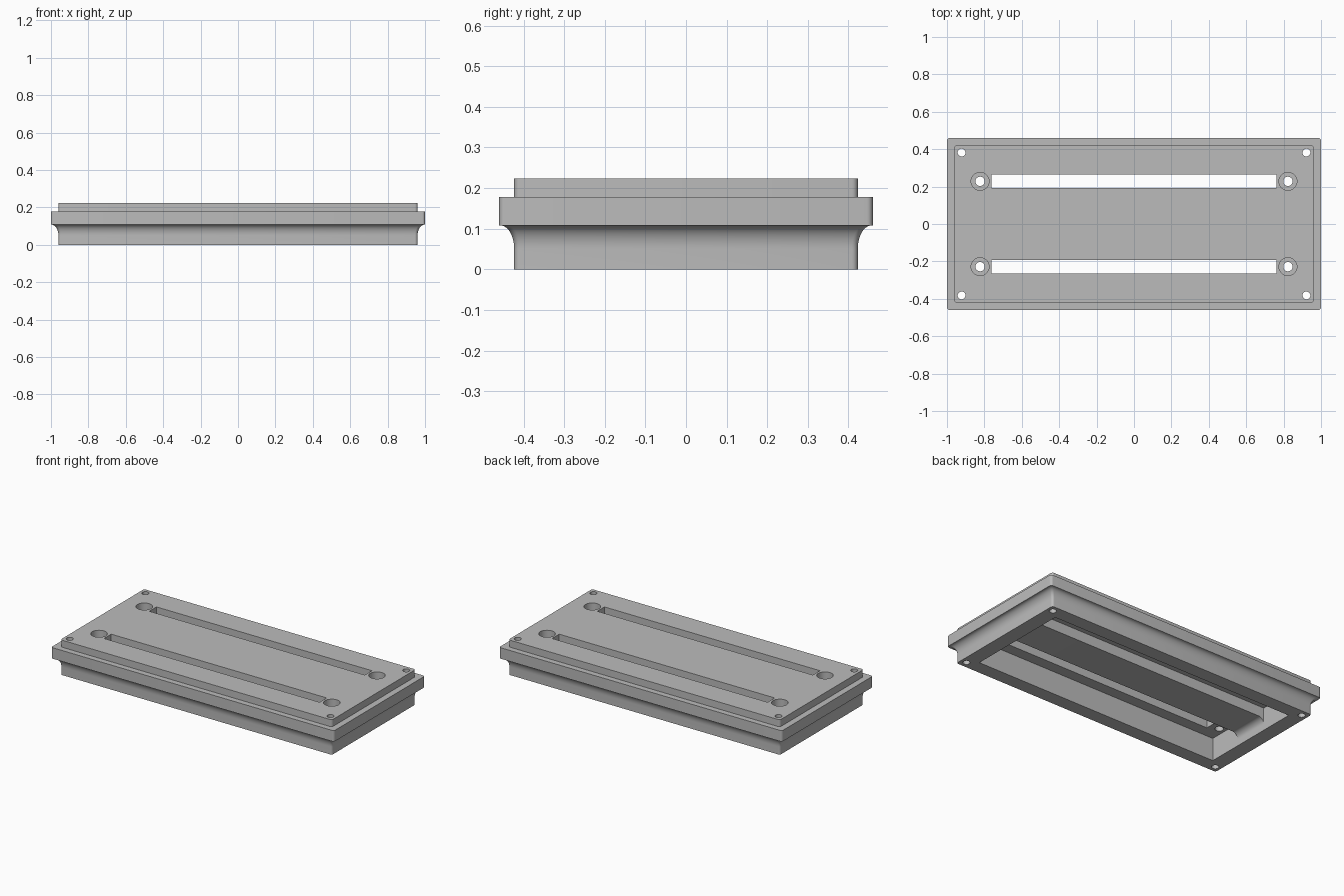
import bpy, bmesh, math

if "Cube" in bpy.data.objects:
    bpy.data.objects.remove(bpy.data.objects["Cube"], do_unlink=True)

grey = bpy.data.materials.new("plain grey")
grey.use_nodes = True
colour = (0.5, 0.5, 0.5, 1)
grey.diffuse_color = colour
grey.node_tree.nodes["Principled BSDF"].inputs["Base Color"].default_value = colour


def make_object(name, bm):
    bmesh.ops.recalc_face_normals(bm, faces=bm.faces)
    mesh = bpy.data.meshes.new(name)
    bm.to_mesh(mesh)
    bm.free()
    mesh.materials.append(grey)
    obj = bpy.data.objects.new(name, mesh)
    bpy.context.collection.objects.link(obj)
    return obj


def rounded_rect(hx, hy, r, steps=5):
    pts = []
    for k, (sx, sy) in enumerate([(1, 1), (-1, 1), (-1, -1), (1, -1)]):
        for i in range(steps + 1):
            a = math.pi / 2 * (k + i / steps)
            pts.append((sx * (hx - r) + r * math.cos(a), sy * (hy - r) + r * math.sin(a)))
    return pts


def loft(name, rings):
    bm = bmesh.new()
    loops = [[bm.verts.new((x, y, z)) for x, y in pts] for pts, z in rings]
    n = len(loops[0])
    for a, b in zip(loops, loops[1:]):
        for i in range(n):
            j = (i + 1) % n
            bm.faces.new((a[i], a[j], b[j], b[i]))
    bm.faces.new(loops[0][::-1])
    bm.faces.new(loops[-1])
    return make_object(name, bm)


def prism_along_y(name, profile, y0, y1):
    bm = bmesh.new()
    face = bm.faces.new([bm.verts.new((x, y0, z)) for x, z in profile])
    out = bmesh.ops.extrude_face_region(bm, geom=[face])["geom"]
    moved = [v for v in out if isinstance(v, bmesh.types.BMVert)]
    bmesh.ops.translate(bm, verts=moved, vec=(0, y1 - y0, 0))
    return make_object(name, bm)


def box(name, hx, y0, y1, z0, z1):
    return prism_along_y(name, [(-hx, z0), (hx, z0), (hx, z1), (-hx, z1)], y0, y1)


def cylinder(name, x, y, r, z0, z1):
    ring = [(x + r * math.cos(i * math.tau / 32), y + r * math.sin(i * math.tau / 32)) for i in range(32)]
    return loft(name, [(ring, z0), (ring, z1)])


def cut(target, cutter):
    cutter.hide_render = True
    mod = target.modifiers.new("cut", "BOOLEAN")
    mod.operation = "DIFFERENCE"
    mod.solver = "EXACT"
    mod.object = cutter
    bpy.context.view_layer.objects.active = target
    bpy.ops.object.modifier_apply(modifier=mod.name)
    bpy.data.objects.remove(cutter, do_unlink=True)


# Outer body: straight foot, concave cove, wide band and raised top
top = 0.223
sections = [(0, 0)]
for i in range(13):
    a = math.pi / 2 * i / 12
    sections.append((0.037 * (1 - math.cos(a)), 0.05 + 0.058 * math.sin(a)))
sections += [(0.04, 0.108), (0.04, 0.178), (0, 0.178), (0, top)]
body = loft("stepped_base", [
    (rounded_rect(0.96 + d, 0.423 + d * 0.92, 0.015), z) for d, z in sections])

# Underside cavity, leaving a central beam with filleted ends
ceiling, inner, beam, beam_end, r = 0.145, 0.865, 0.08, 0.04, 0.04
for s in (1, -1):
    y0, y1 = sorted((s * 0.115, s * 0.335))
    cut(body, box("cavity_cutter", inner, y0, y1, -0.1, ceiling))
arc = [(inner - r + r * math.sin(t), beam_end + r * math.cos(t))
       for t in [math.pi / 2 * (1 - i / 8) for i in range(9)]]
profile = [(-inner, -0.1), (inner, -0.1)] + arc + [(-x, z) for x, z in reversed(arc)]
cut(body, prism_along_y("beam_cutter", profile, -0.15, 0.15))

# Long slots, counterbored holes and corner screw holes
for sy in (1, -1):
    cut(body, box("slot_cutter", 0.762, sy * 0.228 - 0.036, sy * 0.228 + 0.036, 0.1, 0.3))
    for sx in (1, -1):
        cut(body, cylinder("bore_cutter", sx * 0.823, sy * 0.228, 0.025, 0.1, 0.3))
        cut(body, cylinder("counterbore_cutter", sx * 0.823, sy * 0.228, 0.048, 0.175, 0.3))
        cut(body, cylinder("screw_cutter", sx * 0.922, sy * 0.382, 0.021, -0.1, 0.3))

bpy.ops.object.select_all(action="DESELECT")
body.select_set(True)
bpy.context.view_layer.objects.active = body
bpy.ops.object.shade_smooth_by_angle(angle=math.radians(35))
